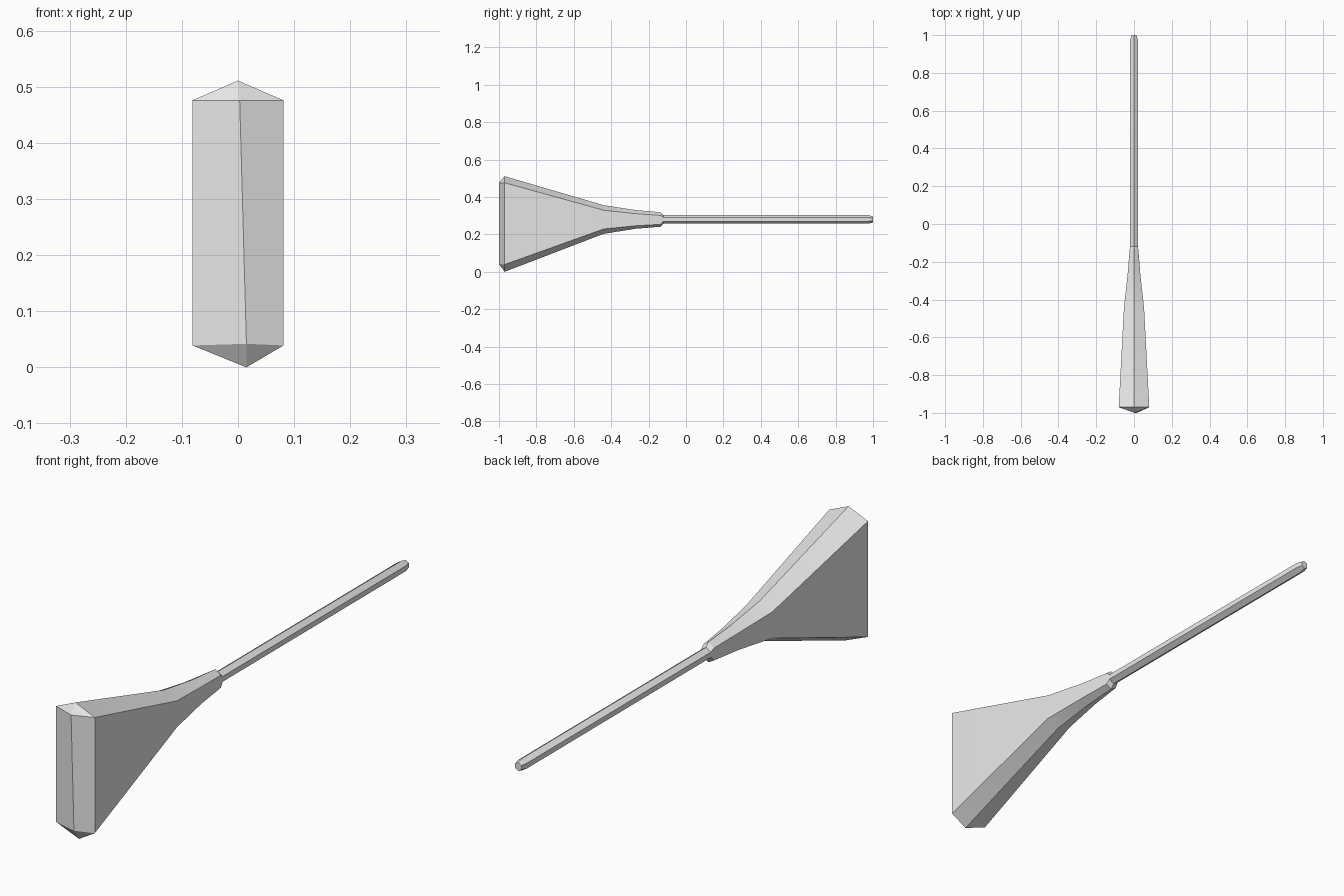
import bpy
import bmesh

if "Cube" in bpy.data.objects:
    bpy.data.objects.remove(bpy.data.objects["Cube"])

grey = bpy.data.materials.new("plain_grey")
grey.diffuse_color = (0.8, 0.8, 0.8, 1)
grey.use_nodes = True
grey.node_tree.nodes["Principled BSDF"].inputs["Base Color"].default_value = grey.diffuse_color


def loft(name, sections, ridge=None):
    """Loft upright hexagons: (y, half width, top, upper side, lower side, bottom, bottom x shift)."""
    bm = bmesh.new()
    rings = []
    for y, w, top, up, low, bot, shift in sections:
        pts = [(0, top), (w, up), (w, low), (shift, bot), (-w, low), (-w, up)]
        rings.append([bm.verts.new((x, y, z)) for x, z in pts])
    for a, b in zip(rings, rings[1:]):
        for i in range(6):
            j = (i + 1) % 6
            bm.faces.new((a[i], a[j], b[j], b[i]))
    bm.faces.new(rings[-1])
    front = rings[0]
    if ridge:
        # Front closes on a raised vertical ridge
        hi, lo = [bm.verts.new(p) for p in ridge]
        for f in ((0, 1, hi), (1, 2, lo, hi), (2, 3, lo), (3, 4, lo), (4, 5, hi, lo), (5, 0, hi)):
            bm.faces.new([front[v] if isinstance(v, int) else v for v in f])
    else:
        bm.faces.new(front)
    bmesh.ops.recalc_face_normals(bm, faces=bm.faces)
    mesh = bpy.data.meshes.new(name)
    bm.to_mesh(mesh)
    bm.free()
    mesh.materials.append(grey)
    obj = bpy.data.objects.new(name, mesh)
    bpy.context.collection.objects.link(obj)
    bpy.ops.object.select_all(action='DESELECT')
    obj.select_set(True)
    bpy.context.view_layer.objects.active = obj
    bpy.ops.object.shade_smooth_by_angle(angle=0.52)
    return obj


# Flared bristle head, narrowing into the binding
loft("bristle_head", [
    (-0.97, 0.081, 0.511, 0.476, 0.039, 0.0, 0.015),
    (-0.44, 0.053, 0.356, 0.329, 0.229, 0.203, 0.005),
    (-0.27, 0.034, 0.330, 0.311, 0.246, 0.230, 0.002),
    (-0.135, 0.023, 0.318, 0.301, 0.254, 0.241, 0),
    (-0.12, 0.020, 0.303, 0.290, 0.270, 0.257, 0),
], ridge=[(0.003, -1.0, 0.476), (0.015, -1.0, 0.042)])

# Long six-sided handle with a chamfered end
loft("handle", [
    (-0.14, 0.020, 0.303, 0.290, 0.270, 0.257, 0),
    (0.975, 0.020, 0.303, 0.290, 0.270, 0.257, 0),
    (1.0, 0.013, 0.296, 0.288, 0.272, 0.264, 0),
])
